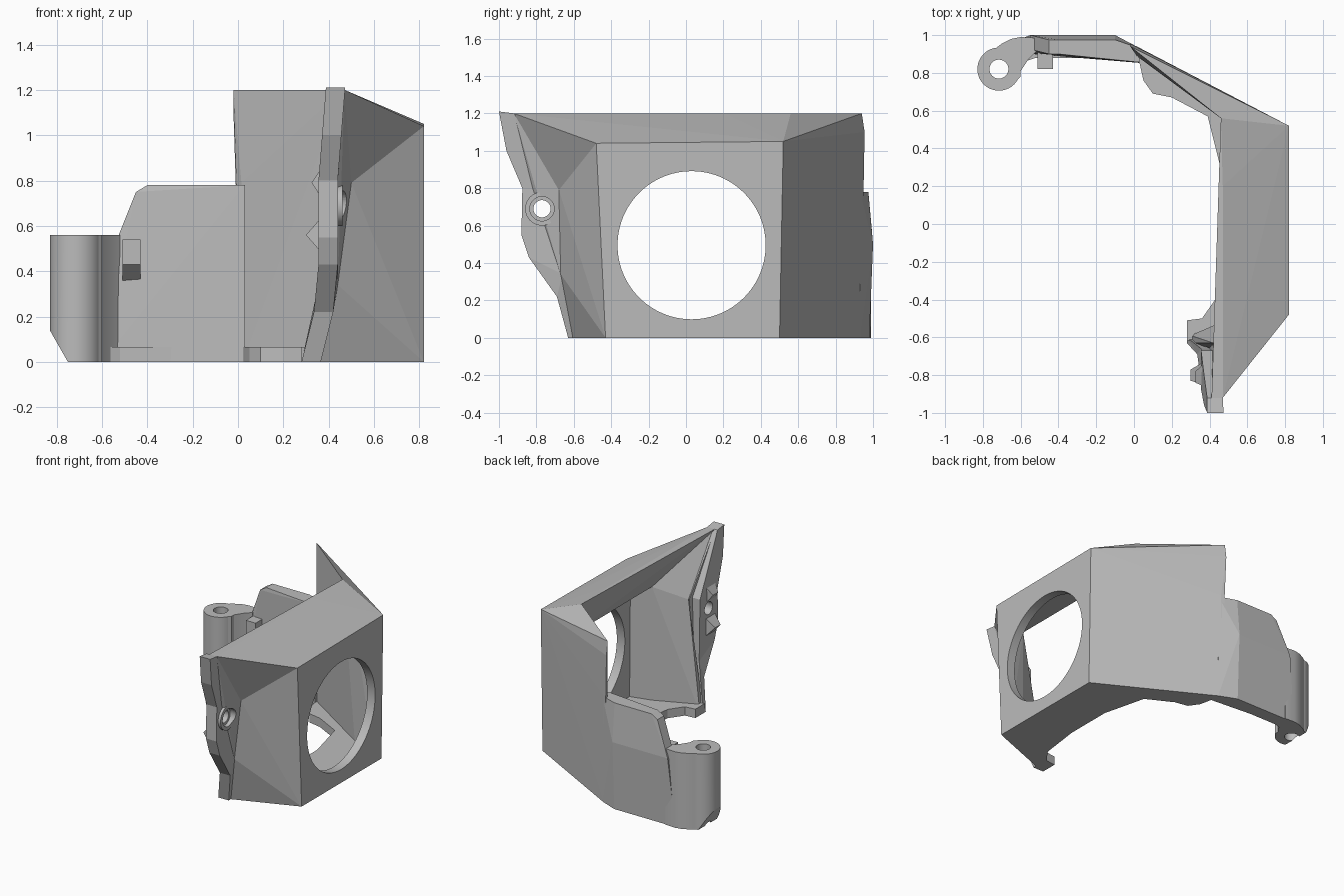
import bpy, bmesh, math
from mathutils import Vector

if "Cube" in bpy.data.objects:
    bpy.data.objects.remove(bpy.data.objects["Cube"])

grey = bpy.data.materials.new("plain_grey")
grey.diffuse_color = (0.5, 0.5, 0.5, 1)
grey.use_nodes = True
grey.node_tree.nodes["Principled BSDF"].inputs["Base Color"].default_value = grey.diffuse_color


def finish(name, bm):
    bmesh.ops.recalc_face_normals(bm, faces=bm.faces)
    me = bpy.data.meshes.new(name)
    bm.to_mesh(me)
    bm.free()
    me.materials.append(grey)
    ob = bpy.data.objects.new(name, me)
    bpy.context.collection.objects.link(ob)
    return ob


def plate(name, pts, shift=None):
    """Convex block around the points, optionally doubled by an inward shift."""
    bm = bmesh.new()
    for p in pts:
        bm.verts.new(p)
        if shift:
            bm.verts.new(Vector(p) + Vector(shift))
    res = bmesh.ops.convex_hull(bm, input=bm.verts)
    junk = [g for g in res["geom_interior"] if isinstance(g, bmesh.types.BMVert)]
    bmesh.ops.delete(bm, geom=list(set(junk)), context='VERTS')
    bmesh.ops.dissolve_limit(bm, angle_limit=0.01, verts=bm.verts, edges=bm.edges)
    return finish(name, bm)


def prism(name, pts, lo, hi, axis):
    """Outline extruded along x, y or z."""
    def place(a, b, h):
        return {'x': (h, a, b), 'y': (a, h, b), 'z': (a, b, h)}[axis]
    bm = bmesh.new()
    f = bm.faces.new([bm.verts.new(place(a, b, lo)) for a, b in pts])
    ext = bmesh.ops.extrude_face_region(bm, geom=[f])
    move = Vector(place(0, 0, hi - lo))
    for v in ext["geom"]:
        if isinstance(v, bmesh.types.BMVert):
            v.co += move
    return finish(name, bm)


def disc(a, b, r, n=64):
    return [(a + r * math.cos(2 * math.pi * i / n), b + r * math.sin(2 * math.pi * i / n))
            for i in range(n)]


def cut(ob, cutter):
    m = ob.modifiers.new("cut", 'BOOLEAN')
    m.operation = 'DIFFERENCE'
    m.solver = 'EXACT'
    m.object = cutter
    bpy.context.view_layer.objects.active = ob
    bpy.ops.object.modifier_apply(modifier=m.name)


def smooth(ob):
    bpy.ops.object.select_all(action='DESELECT')
    ob.select_set(True)
    bpy.context.view_layer.objects.active = ob
    bpy.ops.object.shade_smooth_by_angle(angle=math.radians(20))


cutters = []

# key corners shared by the panels
front_top = (0.82, -0.48, 1.04)
back_top = (0.82, 0.52, 1.05)
ridge_back = (0.46, 0.56, 1.2)
ridge_front = (0.47, -0.92, 1.2)
fold = (0.50, -0.68, 0.79)
pocket_front = (0.60, -0.46, 0.90)
pocket_back = (0.60, 0.51, 0.90)

# right wall with the big round opening
wall = plate("right_wall", [(0.82, -0.43, 0), front_top, back_top, (0.82, 0.50, 0)], (-0.065, 0, 0))
c = prism("opening_cutter", disc(0.03, 0.495, 0.396, 96), 0.6, 1.0, 'x')
cutters.append(c)
cut(wall, c)
smooth(wall)

# thick sloping roof, undercut down to the pocket behind the opening
plate("roof", [front_top, back_top, ridge_back, (0.47, 0.2, 1.2), (0.47, -0.1, 1.2),
               (0.41, -0.94, 1.2), ridge_front, pocket_front, pocket_back,
               (0.76, -0.44, 0.90), (0.76, 0.49, 0.90)])

# back wall with its tapering top bevel
plate("back_wall", [(0.82, 0.50, 0), back_top, (-0.02, 0.955, 1.1), (-0.02, 0.94, 1.2), ridge_back,
                    (0.60, 0.51, 0), pocket_back, (0.76, 0.49, 0), (0.02, 0.885, 0),
                    (0.015, 0.89, 0.79), (0.015, 0.94, 0.79), (0.015, 0.935, 0)])
plate("low_back_wall", [(0.03, 0.928, 0), (0.03, 0.931, 0.78), (-0.1, 0.98, 0), (-0.1, 1.0, 0.5),
                        (-0.1, 0.975, 0.78), (-0.40, 0.975, 0.78), (-0.45, 0.975, 0.75),
                        (-0.52, 0.995, 0.56), (-0.55, 1.0, 0.5), (-0.60, 0.98, 0)],
      (0, -0.075, 0))

# front wall: lower panel and folded upper panel, both with a thick inside
plate("front_wall", [(0.82, -0.43, 0), front_top, fold, (0.44, -0.67, 0.34), (0.30, -0.63, 0),
                     (0.76, -0.42, 0), (0.60, -0.46, 0), pocket_front, (0.76, -0.43, 0.90),
                     (0.30, -0.59, 0), (0.39, -0.62, 0.34), (0.42, -0.63, 0.79)])
plate("front_fold", [front_top, ridge_front, fold, pocket_front, (0.42, -0.90, 1.18),
                     (0.42, -0.63, 0.79)])

# floor ledge following the inside
prism("floor_ledge", [(-0.57, 0.96), (-0.02, 0.93), (0.80, 0.49), (0.80, -0.42), (0.32, -0.61),
                      (0.28, -0.62), (0.28, -0.51), (0.36, -0.50), (0.43, -0.40), (0.47, -0.1),
                      (0.47, 0.25), (0.39, 0.57), (0.20, 0.67), (0.10, 0.69), (0.05, 0.76),
                      (0.03, 0.85), (0.0, 0.88), (-0.52, 0.88), (-0.58, 0.86)], 0, 0.065, 'z')

# hinge post and its curved arm, drilled and chamfered
post = prism("hinge_post", disc(-0.715, 0.82, 0.114), 0, 0.56, 'z')
arm = prism("hinge_arm", [(-0.52, 0.985), (-0.60, 0.99), (-0.65, 0.98), (-0.70, 0.955),
                          (-0.74, 0.925), (-0.64, 0.74), (-0.60, 0.78), (-0.60, 0.81),
                          (-0.56, 0.87), (-0.52, 0.91)], 0, 0.56, 'z')
drill = prism("post_drill", disc(-0.715, 0.82, 0.05, 48), -0.1, 0.7, 'z')
chamfer = prism("post_chamfer", [(-0.85, 0.175), (-0.85, -0.02), (-0.739, -0.02)], 0.6, 1.1, 'y')
cutters += [drill, chamfer]
for ob in (post, arm):
    cut(ob, drill)
    cut(ob, chamfer)
    smooth(ob)

# small clip on the inside of the low wall
prism("clip", [(0.93, 0.54), (0.82, 0.54), (0.82, 0.43), (0.90, 0.36), (0.93, 0.36)],
      -0.51, -0.43, 'x')

# screw flange on the front edge, leaning with height
flange = prism("screw_flange", [(-1.0, 1.21), (-0.92, 1.2), (-0.80, 1.0), (-0.67, 0.79),
                                (-0.66, 0.34), (-0.60, 0.0), (-0.63, 0.0), (-0.69, 0.22),
                                (-0.84, 0.43), (-0.88, 0.55), (-0.875, 0.8), (-0.96, 1.0)],
               0.0, 0.085, 'x')
for v in flange.data.vertices:
    z = v.co.z
    v.co.x += 0.28 + 0.25 * min(z, 0.3) + 0.08 * max(0, z - 0.8)
bm = bmesh.new()
bm.from_mesh(flange.data)
bmesh.ops.triangulate(bm, faces=bm.faces)
bm.to_mesh(flange.data)
bm.free()

# facets blending the flange into the front wall
web = plate("flange_web", [ridge_front, fold, (0.44, -0.67, 0.34), (0.435, -0.90, 1.03),
                           (0.44, -0.70, 0.77), (0.42, -0.64, 0.79), (0.41, -0.92, 1.19),
                           (0.40, -0.64, 0.36)])

# raised ring around the screw hole
boss = prism("screw_boss", disc(-0.77, 0.69, 0.09, 48), 0.36, 0.46, 'x')
recess = prism("screw_recess", disc(-0.77, 0.69, 0.065, 48), 0.43, 0.6, 'x')
bore = prism("screw_bore", disc(-0.77, 0.69, 0.046, 48), 0.2, 0.6, 'x')
cutters += [recess, bore]

# pointed locating bumps on the inner side of the flange
bumps = []
for i, (x, y, z, h) in enumerate([(0.30, -0.80, 0.56, 0.08), (0.325, -0.81, 0.79, 0.07)]):
    bumps.append(plate("locating_bump_%d" % (i + 1),
                       [(x, y - 0.03, z), (x, y + 0.03, z)] +
                       [(0.37, y + dy, z + dz) for dy in (-0.05, 0.07) for dz in (-h, h)]))
for ob in [flange, boss, web] + bumps:
    cut(ob, bore)
    cut(ob, recess)
smooth(boss)

for c in cutters:
    bpy.data.objects.remove(c)
